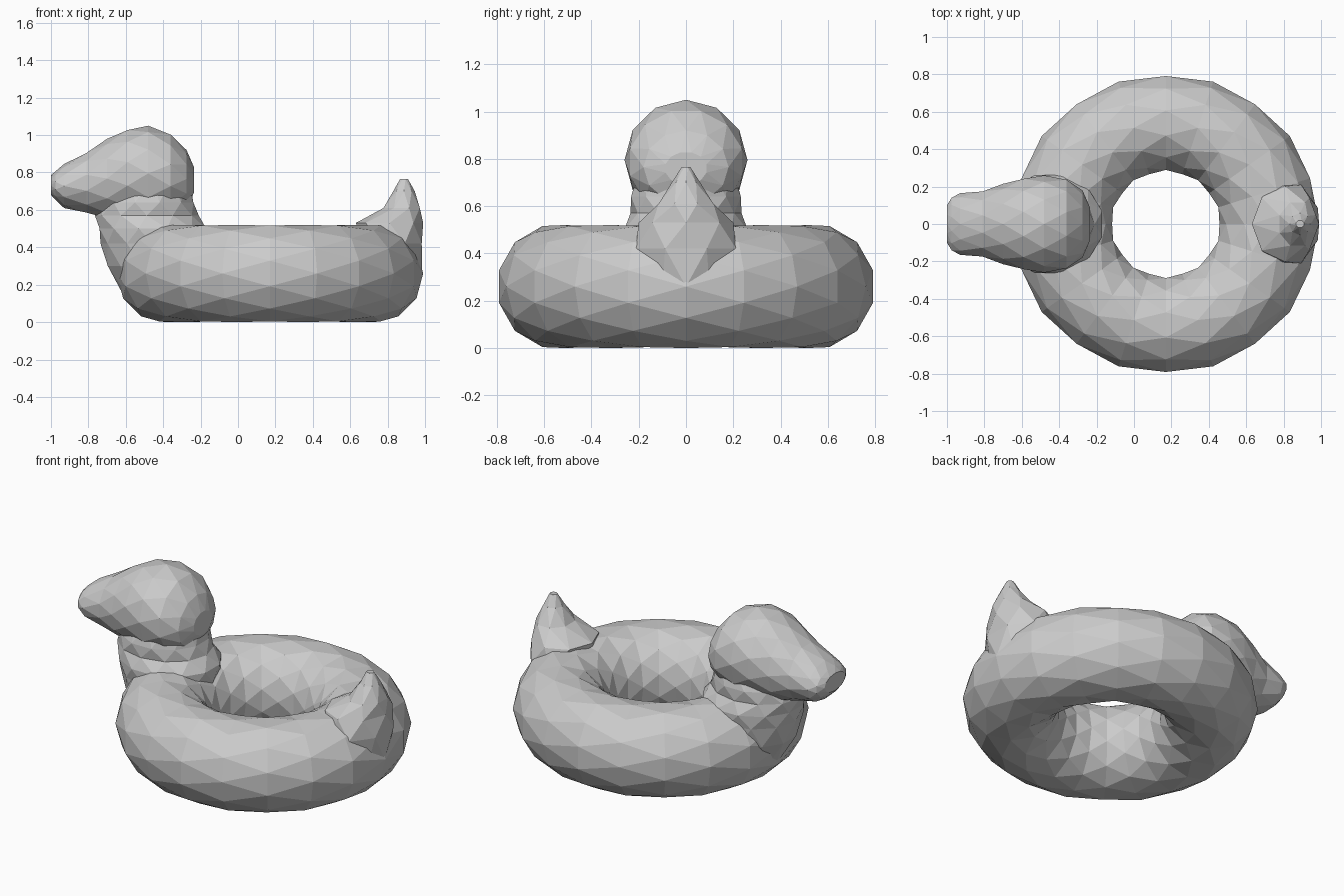
import bpy
import bmesh
from math import sin, cos, tau

cube = bpy.data.objects.get("Cube")
if cube:
    bpy.data.objects.remove(cube, do_unlink=True)

GREY = (0.6, 0.6, 0.6, 1.0)
vinyl = bpy.data.materials.new("grey_vinyl")
vinyl.use_nodes = True
vinyl.diffuse_color = GREY
vinyl.node_tree.nodes["Principled BSDF"].inputs["Base Color"].default_value = GREY


def loft(name, rings, closed=False):
    """Skin half-step staggered rings of points with triangles."""
    bm = bmesh.new()
    loops = [[bm.verts.new(p) for p in ring] for ring in rings]
    n = len(loops[0])
    for k in range(len(loops) if closed else len(loops) - 1):
        a, b = loops[k], loops[(k + 1) % len(loops)]
        for i in range(n):
            j = (i + 1) % n
            if k % 2 == 0:
                bm.faces.new((a[i], a[j], b[i]))
                bm.faces.new((a[j], b[j], b[i]))
            else:
                bm.faces.new((a[i], a[j], b[j]))
                bm.faces.new((a[i], b[j], b[i]))
    if not closed:
        bm.faces.new(loops[0])
        bm.faces.new(loops[-1])
    bmesh.ops.recalc_face_normals(bm, faces=bm.faces)
    mesh = bpy.data.meshes.new(name)
    bm.to_mesh(mesh)
    bm.free()
    mesh.materials.append(vinyl)
    obj = bpy.data.objects.new(name, mesh)
    bpy.context.collection.objects.link(obj)
    return obj


def angles(n, k):
    """Even angles, turned half a step on every odd ring."""
    return [tau * (i + 0.5 * (k % 2)) / n for i in range(n)]


def upright(name, sections, n):
    """Loft of level ellipses: height, x from, x to, half width."""
    return loft(name, [[((lo + hi) / 2 + (hi - lo) / 2 * cos(t), w * sin(t), z)
                        for t in angles(n, k)]
                       for k, (z, lo, hi, w) in enumerate(sections)])


# Inflated ring
ring = []
for k in range(20):
    u = tau * k / 20
    points = []
    for t in angles(12, k):
        r = 0.54 + 0.26 * cos(t)
        points.append((0.17 + 1.025 * r * cos(u), r * sin(u), 0.26 + 0.265 * sin(t)))
    ring.append(points)
body = loft("swim_ring", ring, closed=True)
for v in body.data.vertices:
    v.co.z = min(max(v.co.z, 0.0), 0.52)

# Neck, flared where it meets the ring
neck = upright("neck", [
    (0.12, -0.60, -0.25, 0.12), (0.30, -0.705, -0.18, 0.24),
    (0.42, -0.735, -0.17, 0.26), (0.50, -0.75, -0.16, 0.27),
    (0.57, -0.765, -0.21, 0.235), (0.64, -0.74, -0.23, 0.24),
    (0.76, -0.66, -0.26, 0.20)], 12)

# Head tapering forward into the blunt beak: x, z from, z to, half width
head_sections = [
    (-1.0, 0.68, 0.785, 0.10), (-0.975, 0.65, 0.81, 0.145),
    (-0.93, 0.61, 0.845, 0.165), (-0.81, 0.58, 0.91, 0.18),
    (-0.70, 0.555, 0.98, 0.215), (-0.59, 0.55, 1.035, 0.25),
    (-0.48, 0.54, 1.05, 0.26), (-0.36, 0.56, 1.01, 0.245),
    (-0.275, 0.61, 0.92, 0.18), (-0.235, 0.69, 0.83, 0.09)]
head = loft("head", [[(x, w * cos(t), (lo + hi) / 2 + (hi - lo) / 2 * sin(t))
                      for t in angles(12, k)]
                     for k, (x, lo, hi, w) in enumerate(head_sections)])

# Pointed tail
tail = upright("tail", [
    (0.26, 0.70, 0.985, 0.14), (0.42, 0.66, 0.995, 0.23),
    (0.53, 0.63, 0.99, 0.20), (0.61, 0.77, 0.98, 0.125),
    (0.70, 0.83, 0.945, 0.06), (0.765, 0.865, 0.91, 0.02)], 8)

# Weld the parts into one skin
bpy.context.view_layer.objects.active = body
for part in (neck, head, tail):
    weld = body.modifiers.new("weld_" + part.name, 'BOOLEAN')
    weld.operation = 'UNION'
    weld.solver = 'EXACT'
    weld.object = part
    bpy.ops.object.modifier_apply(modifier=weld.name)
    bpy.data.objects.remove(part, do_unlink=True)
body.name = "duck_swim_ring"
